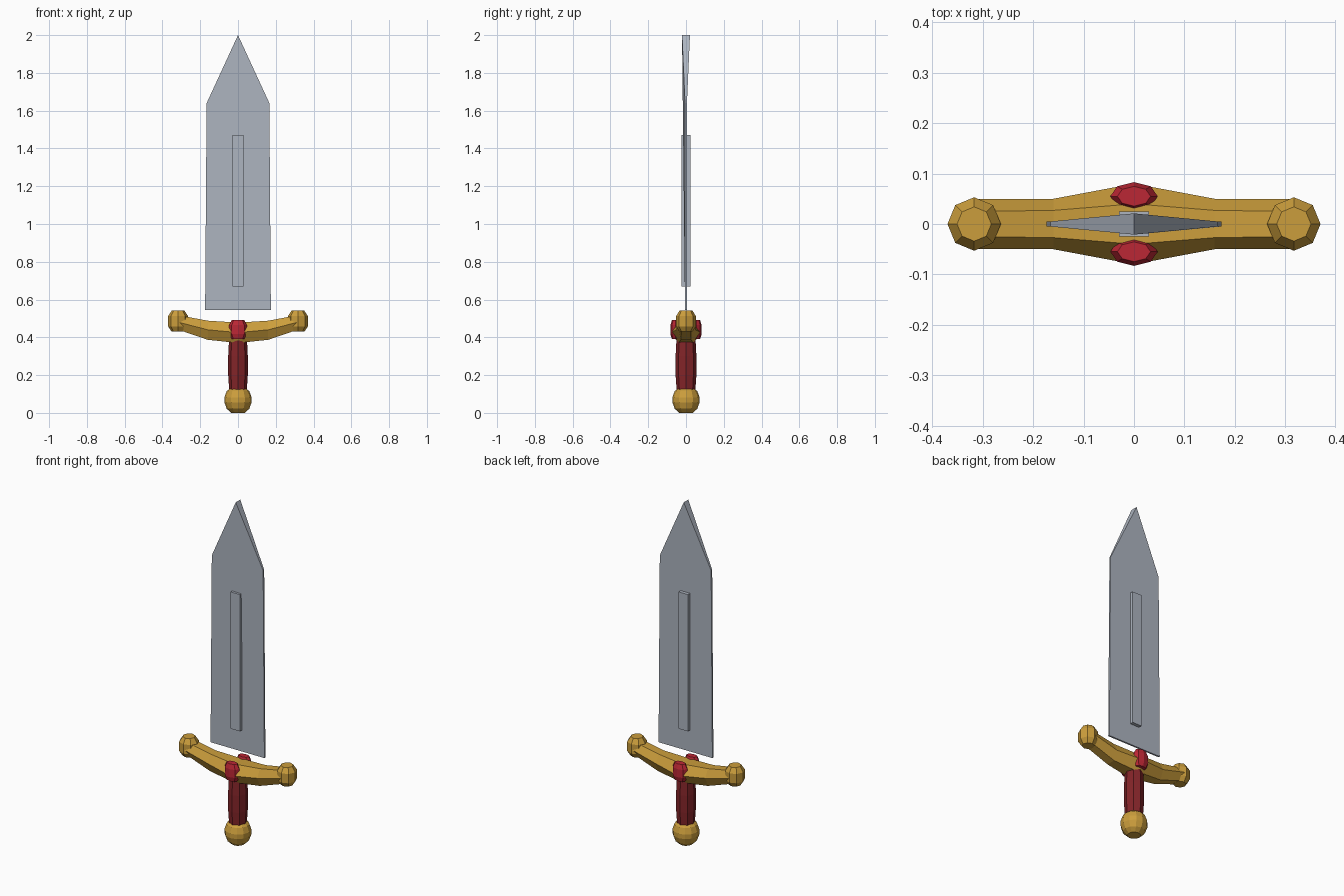
import bpy, bmesh, math

if "Cube" in bpy.data.objects:
    bpy.data.objects.remove(bpy.data.objects["Cube"])


def material(name, rgb):
    m = bpy.data.materials.new(name)
    m.diffuse_color = (*rgb, 1)
    m.use_nodes = True
    m.node_tree.nodes["Principled BSDF"].inputs["Base Color"].default_value = m.diffuse_color
    return m


STEEL = material("steel", (0.42, 0.46, 0.53))
GOLD = material("gold", (0.60, 0.34, 0.045))
GEM = material("gem_red", (0.50, 0.02, 0.035))
LEATHER = material("grip_red", (0.23, 0.018, 0.022))


def loft(name, rings, mat):
    """Skin a list of equal-length point rings and cap both ends."""
    bm = bmesh.new()
    vs = [[bm.verts.new(p) for p in ring] for ring in rings]
    for a, b in zip(vs, vs[1:]):
        for i in range(len(a)):
            j = (i + 1) % len(a)
            bm.faces.new((a[i], a[j], b[j], b[i]))
    bm.faces.new(vs[0])
    bm.faces.new(vs[-1])
    bmesh.ops.recalc_face_normals(bm, faces=bm.faces)
    me = bpy.data.meshes.new(name)
    bm.to_mesh(me)
    bm.free()
    me.materials.append(mat)
    ob = bpy.data.objects.new(name, me)
    bpy.context.collection.objects.link(ob)
    return ob


def turned(name, profile, sides, mat, cx=0, cy=0, sx=1, sy=1):
    """Faceted turned shape from (radius, z) pairs."""
    rings = [[(cx + sx * r * math.cos(2 * math.pi * i / sides),
               cy + sy * r * math.sin(2 * math.pi * i / sides), z)
              for i in range(sides)] for r, z in profile]
    return loft(name, rings, mat)


# Blade: thin slab whose point flares slightly thicker
outline = [(-0.174, 0.545), (0.174, 0.545), (0.166, 1.64), (0, 2.0), (-0.166, 1.64)]
half = [0.005, 0.005, 0.005, 0.021, 0.005]
blade = loft("blade", [[(x, s * t, z) for (x, z), t in zip(outline, half)]
                       for s in (-1, 1)], STEEL)

# Raised rib on both faces
loft("blade_rib", [[(x, y, z) for x, y in
                    ((-0.03, -0.025), (0.03, -0.025), (0.03, 0.025), (-0.03, 0.025))]
                   for z in (0.67, 1.47)], STEEL)

# Curved crossguard with hexagonal section: |x|, half width, flat half width, z low/mid/top
stations = [(0.315, 0.05, 0.025, 0.440, 0.480, 0.517),
            (0.16, 0.05, 0.027, 0.387, 0.440, 0.488),
            (0, 0.08, 0.04, 0.370, 0.425, 0.478)]
path = [(-s[0], *s[1:]) for s in stations] + stations[1::-1] 
path = [path[0], path[1], path[2], stations[1], stations[0]]
loft("crossguard", [[(x, -f, lo), (x, -w, mid), (x, -f, hi),
                     (x, f, hi), (x, w, mid), (x, f, lo)]
                    for x, w, f, lo, mid, hi in path], GOLD)

# Guard end knobs and the two gems
knob = [(0.034, 0.430), (0.053, 0.458), (0.053, 0.512), (0.034, 0.541)]
gem = [(0.7, 0.390), (1, 0.417), (1, 0.464), (0.7, 0.491)]
for side, s in (("left", -1), ("right", 1)):
    turned("guard_knob_" + side, knob, 8, GOLD, cx=0.317 * s)
for side, s in (("front", -1), ("back", 1)):
    turned("gem_" + side, gem, 8, GEM, cy=0.055 * s, sx=0.047, sy=0.028)

# Grip, slightly swollen in the middle
turned("grip", [(0.046, 0.11), (0.052, 0.20), (0.052, 0.30), (0.047, 0.40)],
       8, LEATHER, sy=1.06)

# Pommel
turned("pommel", [(0.036, 0), (0.060, 0.022), (0.072, 0.056),
                  (0.072, 0.082), (0.060, 0.115), (0.038, 0.133)], 12, GOLD)
